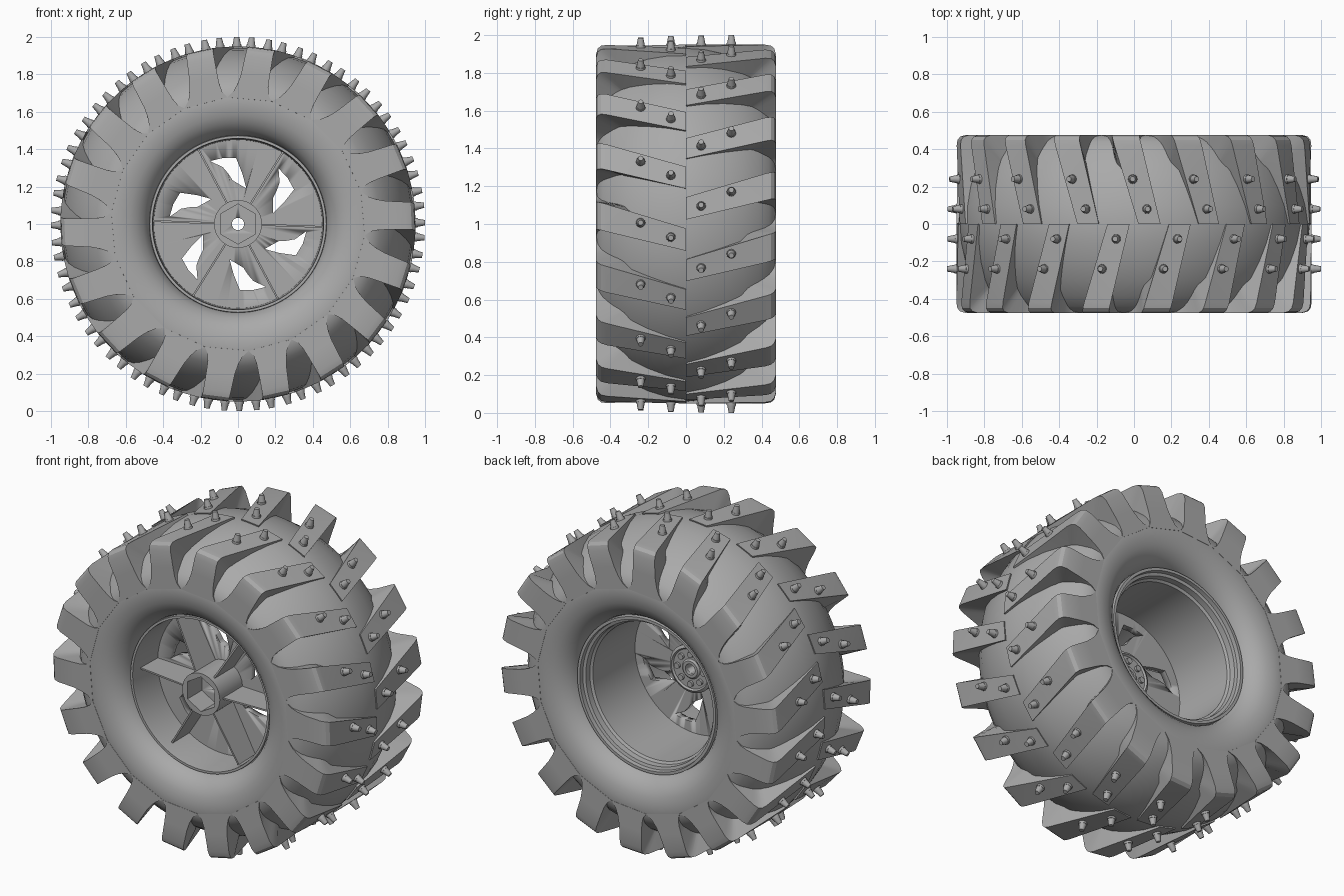
import bpy, bmesh
from math import sin, cos, radians, pi
from mathutils import Matrix, Vector

cube = bpy.data.objects.get("Cube")
if cube:
    bpy.data.objects.remove(cube, do_unlink=True)

grey = bpy.data.materials.new("plain grey")
grey.use_nodes = True
grey.diffuse_color = (0.4, 0.4, 0.4, 1)
grey.node_tree.nodes["Principled BSDF"].inputs["Base Color"].default_value = (0.4, 0.4, 0.4, 1)


def pt(r, y, deg):
    """Point at a radius and angle around the wheel axle."""
    a = radians(deg)
    return Vector((r * cos(a), y, 1 + r * sin(a)))


def finish(bm, name, angle=30):
    bmesh.ops.recalc_face_normals(bm, faces=bm.faces)
    mesh = bpy.data.meshes.new(name)
    bm.to_mesh(mesh)
    bm.free()
    mesh.materials.append(grey)
    ob = bpy.data.objects.new(name, mesh)
    bpy.context.collection.objects.link(ob)
    bpy.ops.object.select_all(action='DESELECT')
    ob.select_set(True)
    bpy.context.view_layer.objects.active = ob
    bpy.ops.object.shade_smooth_by_angle(angle=radians(angle))
    return ob


def lathe(name, profile, n=96):
    """Spin a closed (radius, y) profile around the axle."""
    bm = bmesh.new()
    rings = [[bm.verts.new(pt(r, y, 360 * i / n)) for r, y in profile] for i in range(n)]
    m = len(profile)
    for i in range(n):
        a, b = rings[i], rings[(i + 1) % n]
        for j in range(m):
            k = (j + 1) % m
            bm.faces.new((a[j], a[k], b[k], b[j]))
    return finish(bm, name)


def prism(bm, outline, y0, y1):
    """Extrude an outline of (radius, degrees) along the axle."""
    a = [bm.verts.new(pt(r, y0, d)) for r, d in outline]
    b = [bm.verts.new(pt(r, y1, d)) for r, d in outline]
    bm.faces.new(a)
    bm.faces.new(b[::-1])
    for i in range(len(a)):
        k = (i + 1) % len(a)
        bm.faces.new((a[i], b[i], b[k], a[k]))


def circle(r, n, start=0):
    return [(r, start + 360 * i / n) for i in range(n)]


def cut(ob, outlines, y0, y1):
    """Cut prisms out of an object."""
    bm = bmesh.new()
    for o in outlines:
        prism(bm, o, y0, y1)
    cutter = finish(bm, "cutter")
    cutter.hide_render = True
    mod = ob.modifiers.new("cut", 'BOOLEAN')
    mod.operation, mod.solver, mod.object = 'DIFFERENCE', 'EXACT', cutter
    bpy.context.view_layer.objects.active = ob
    bpy.ops.object.modifier_apply(modifier=mod.name)
    bpy.data.objects.remove(cutter, do_unlink=True)


# Tyre carcass: rounded crown, flat sidewall, inward curl to the rim
half = [(.94, 0), (.93, .1), (.905, .2), (.865, .3), (.81, .385), (.76, .44), (.72, .466), (.68, .475),
        (.63, .474), (.58, .464), (.54, .445), (.505, .415), (.482, .38), (.47, .34)]
lathe("tyre_carcass", half + [(r, -y) for r, y in half[:0:-1]])

# Tread lugs: (radius, distance from middle, half width in degrees, shift)
ROWS = [(.68, .476, 10, 2), (.71, .476, 7.6, 1.5), (.75, .476, 6.3, 1), (.8, .476, 5.5, .5),
        (.9, .476, 4.7, 0), (.93, .467, 4.5, 0), (.945, .45, 4.4, 0), (.95, .42, 4.4, 0), (.95, 0, 3.6, 0)]
for name, side, offset in (("front", -1, 0), ("back", 1, 10)):
    bm = bmesh.new()
    for k in range(18):
        loops = []
        for r, y, w, s in ROWS:
            mid = 20 * k + offset - 5 + 16.5 * y + s
            ri, yi = r + .6 * (.6 - r), y + .6 * (.1 - y)
            loops.append([bm.verts.new(pt(*p)) for p in (
                (r, side * y, mid - w), (r, side * y, mid + w),
                (ri, side * yi, mid + w), (ri, side * yi, mid - w))])
        for a, b in zip(loops, loops[1:]):
            for i in range(4):
                j = (i + 1) % 4
                bm.faces.new((a[i], a[j], b[j], b[i]))
        bm.faces.new(loops[0])
        bm.faces.new(loops[-1])
    finish(bm, name + "_tread_lugs")

    # Two tapered studs on every lug
    bm = bmesh.new()
    for k in range(18):
        for y, deg in ((.24, .4), (.08, -4.2)):
            a = 20 * k + offset + deg
            turn = Matrix.Rotation(pi / 2 - radians(a), 4, 'Y')
            for r1, r2, r, h in ((.026, .024, .95, .02), (.023, .014, .977, .046)):
                bmesh.ops.create_cone(bm, cap_ends=True, segments=12, radius1=r1, radius2=r2, depth=h,
                                      matrix=Matrix.Translation(pt(r, side * y, a)) @ turn)
    finish(bm, name + "_studs")

# Rim barrel with a thin lip at each end
lathe("rim_barrel", [(.455, -.35), (.458, -.372), (.472, -.372), (.476, -.33), (.476, .33), (.472, .385),
                     (.455, .385), (.452, .36), (.435, .355), (.432, .32), (.418, .31), (.418, -.1), (.45, -.14)])

# Wheel disc with six curved triangular openings
disc = lathe("wheel_disc", [(.1, -.14), (.46, -.14), (.46, -.1), (.1, -.1)])
FIN = [(.368, 114), (.362, 103), (.352, 91.6), (.27, 85), (.195, 76.7), (.212, 88), (.235, 97), (.275, 101), (.315, 105)]
cut(disc, [[(r, d + 60 * k) for r, d in FIN] for k in range(6)], -.2, 0)

# Six thin radial ribs in front of the disc
bm = bmesh.new()
for k in range(6):
    a = 60 * k - 2
    across = Vector((-sin(radians(a)), 0, cos(radians(a)))) * .005
    loops = [[bm.verts.new(pt(r, y, a) + across * s) for r, y in
              ((.11, -.33), (.46, -.3), (.46, -.12), (.11, -.12))] for s in (-1, 1)]
    bm.faces.new(loops[0])
    bm.faces.new(loops[1])
    for i in range(4):
        j = (i + 1) % 4
        bm.faces.new((loops[0][i], loops[0][j], loops[1][j], loops[1][i]))
finish(bm, "wheel_ribs")

# Hub with hexagonal socket and axle hole
bm = bmesh.new()
prism(bm, circle(.128, 48), -.36, -.06)
hub = finish(bm, "hub")
cut(hub, [circle(.107, 6, 30)], -.5, -.22)
cut(hub, [circle(.033, 24)], -.3, 0)

# Back flange with a ring of bolts
lathe("hub_flange", [(.033, -.1), (.145, -.1), (.145, -.05), (.128, -.04), (.12, -.05), (.06, -.05), (.05, -.04), (.033, -.04)], 48)
bm = bmesh.new()
for k in range(8):
    bmesh.ops.create_cone(bm, cap_ends=True, segments=12, radius1=.018, radius2=.018, depth=.03,
                          matrix=Matrix.Translation(pt(.09, -.05, 45 * k)) @ Matrix.Rotation(pi / 2, 4, 'X'))
finish(bm, "hub_bolts")
